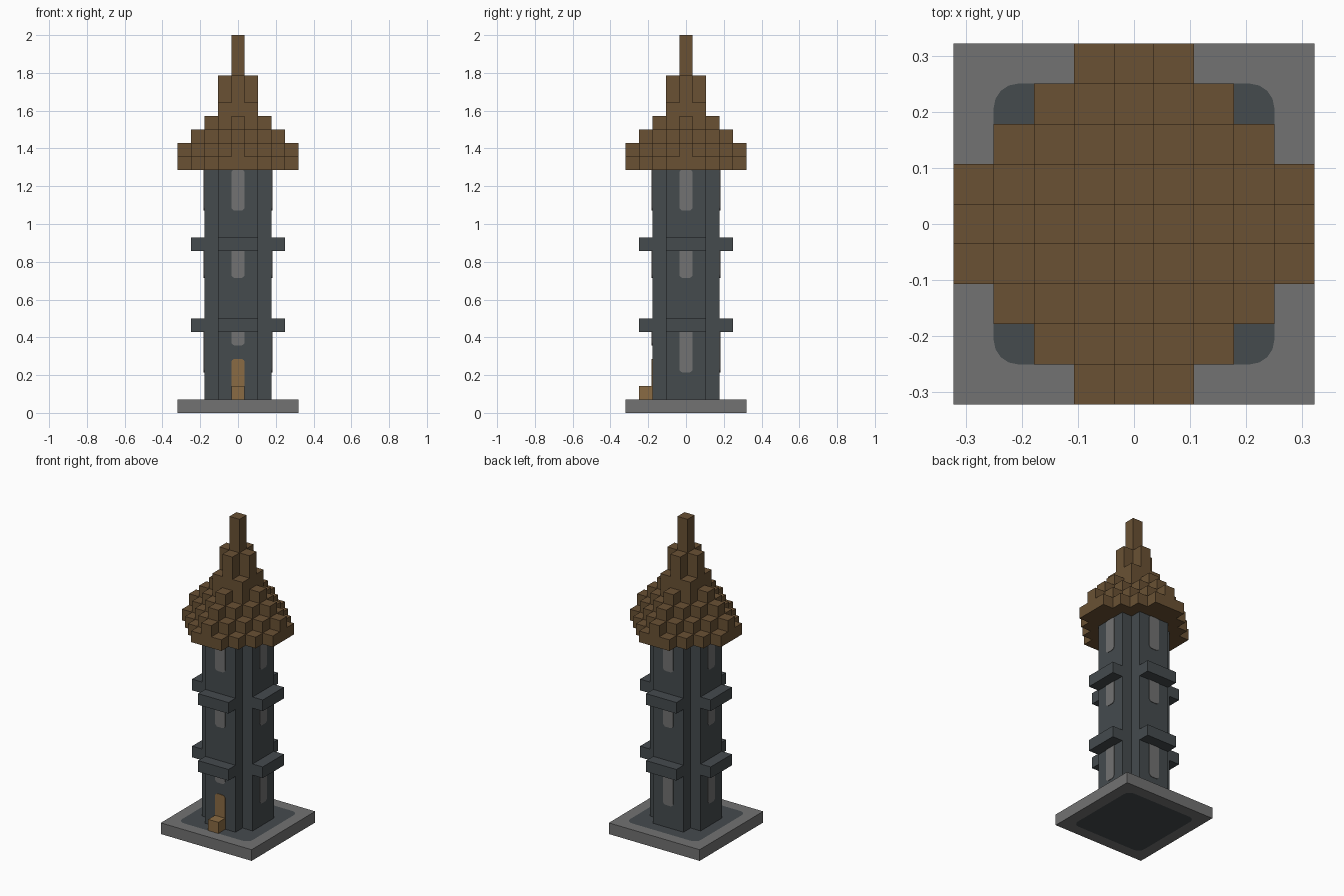
import bpy, bmesh, math
from mathutils import Matrix, Vector

if "Cube" in bpy.data.objects:
    bpy.data.objects.remove(bpy.data.objects["Cube"])

U = 2 / 28  # block size


def material(name, rgb):
    m = bpy.data.materials.new(name)
    m.diffuse_color = (*rgb, 1)
    m.use_nodes = True
    m.node_tree.nodes["Principled BSDF"].inputs["Base Color"].default_value = m.diffuse_color
    return m


GREY = material("light_stone", (0.168, 0.168, 0.168))
DARK = material("dark_stone", (0.059, 0.070, 0.076))
BROWN = material("roof_wood", (0.144, 0.083, 0.034))
TAN = material("door_wood", (0.254, 0.147, 0.056))


def finish(bm, name, *mats, matrix=Matrix()):
    bmesh.ops.recalc_face_normals(bm, faces=bm.faces)
    me = bpy.data.meshes.new(name)
    bm.to_mesh(me)
    bm.free()
    me.transform(Matrix.Scale(U, 4) @ matrix)
    for m in mats:
        me.materials.append(m)
    ob = bpy.data.objects.new(name, me)
    bpy.context.collection.objects.link(ob)
    return ob


def extrude_up(bm, height):
    geo = bmesh.ops.extrude_face_region(bm, geom=bm.faces[:])["geom"]
    verts = [g for g in geo if isinstance(g, bmesh.types.BMVert)]
    bmesh.ops.translate(bm, verts=verts, vec=(0, 0, height))


def prism(name, outline, height, mat, matrix=Matrix()):
    bm = bmesh.new()
    bm.faces.new([bm.verts.new((x, y, 0)) for x, y in outline])
    extrude_up(bm, height)
    return finish(bm, name, mat, matrix=matrix)


def box(name, x0, x1, y0, y1, z0, z1, mat, turn=Matrix()):
    outline = [(x0, y0), (x1, y0), (x1, y1), (x0, y1)]
    return prism(name, outline, z1 - z0, mat, turn @ Matrix.Translation((0, 0, z0)))


def rounded(x0, x1, y0, y1, r_low, r_high, n=4):
    """Rectangle outline with rounded lower and upper corners."""
    pts = []
    corners = [(x1, y1, r_high, -1, -1, 0), (x0, y1, r_high, 1, -1, 90),
               (x0, y0, r_low, 1, 1, 180), (x1, y0, r_low, -1, 1, 270)]
    for cx, cy, r, sx, sy, a0 in corners:
        if r == 0:
            pts.append((cx, cy))
            continue
        for i in range(n + 1):
            a = math.radians(a0 + 90 * i / n)
            pts.append((cx + sx * r + r * math.cos(a), cy + sy * r + r * math.sin(a)))
    return pts


# base slab: grey border around a dark inlaid middle
bm = bmesh.new()
loops = []
for outline in (rounded(-4.5, 4.5, -4.5, 4.5, 0, 0), rounded(-3.5, 3.5, -3.5, 3.5, 0.6, 0.6)):
    vs = [bm.verts.new((x, y, 0)) for x, y in outline]
    for a, b in zip(vs, vs[1:] + vs[:1]):
        bm.edges.new((a, b))
    loops.append(vs)
outer, inner = loops
n = len(inner) // 4
for k in range(4):
    # corner fan, then the straight side of the border
    arc = inner[k * n:(k + 1) * n]
    cx, cy = ((4.5, 4.5), (-4.5, 4.5), (-4.5, -4.5), (4.5, -4.5))[k]
    here = next(v for v in outer if (v.co - Vector((cx, cy, 0))).length < 0.01)
    nx, ny = -cy, cx
    there = next(v for v in outer if (v.co - Vector((nx, ny, 0))).length < 0.01)
    for a, b in zip(arc, arc[1:]):
        bm.faces.new((here, b, a))
    bm.faces.new((here, there, inner[((k + 1) * n) % len(inner)], arc[-1]))
bm.faces.new(inner).material_index = 1
extrude_up(bm, 1)
for f in bm.faces:
    c = f.calc_center_median()
    flat = c.z < 0.01 or c.z > 0.99
    f.material_index = 1 if flat and len(f.verts) > 4 else 0
finish(bm, "base_slab", GREY, DARK)

# tower shaft with notched corners
quarter = [(2.5, -1.5), (2.5, 1.5), (1.5, 1.5)]
shaft = []
for k in range(4):
    for x, y in quarter:
        for _ in range(k):
            x, y = -y, x
        shaft.append((x, y))
prism("tower_shaft", shaft, 17, DARK, Matrix.Translation((0, 0, 1)))

# ledges and windows on each side
FRONT = Matrix.Translation((0, -2.5, 0)) @ Matrix.Rotation(math.pi / 2, 4, "X")
for k, side in enumerate(("front", "right", "back", "left")):
    turn = Matrix.Rotation(k * math.pi / 2, 4, "Z")
    for level, z in (("lower", 6), ("upper", 12)):
        box(f"{side}_{level}_ledge", -1.5, 1.5, -3.5, -2.5, z, z + 1, DARK, turn)
    windows = (("lower", 5 if k == 0 else 3, 6, 0), ("middle", 10, 12, 0), ("top", 15, 18, 0.2))
    for level, z0, z1, r in windows:
        prism(f"{side}_{level}_window", rounded(-0.5, 0.5, z0, z1, 0.28, r),
              0.04, GREY, turn @ FRONT)

# door and doorstep
prism("door", rounded(-0.5, 0.5, 1, 4, 0, 0.28), 0.04, TAN, FRONT)
box("doorstep", -0.5, 0.5, -3.5, -2.5, 1, 2, TAN)


# stepped roof: column heights fall away from the spire
def roof_height(x, y):
    x, y = abs(x), abs(y)
    if x + y > 5 or max(x, y) > 4:
        return 18
    if x + y == 0:
        return 28
    if x + y == 1:
        return 25
    if x == y == 1:
        return 23
    return 24 - x - y


bm = bmesh.new()


def quad(*pts):
    bm.faces.new([bm.verts.new(p) for p in pts])


for x in range(-4, 5):
    for y in range(-4, 5):
        h = roof_height(x, y)
        if h == 18:
            continue
        ring = [(x + 0.5, y - 0.5), (x + 0.5, y + 0.5), (x - 0.5, y + 0.5), (x - 0.5, y - 0.5)]
        quad(*[(a, b, h) for a, b in ring])
        quad(*[(a, b, 18) for a, b in reversed(ring)])
        for i, (dx, dy) in enumerate(((1, 0), (0, 1), (-1, 0), (0, -1))):
            low = roof_height(x + dx, y + dy)
            (ax, ay), (bx, by) = ring[i], ring[(i + 1) % 4]
            # one block-high quad per step keeps neighbouring corners joined
            for z in range(low, h):
                quad((ax, ay, z), (bx, by, z), (bx, by, z + 1), (ax, ay, z + 1))
bmesh.ops.remove_doubles(bm, verts=bm.verts, dist=0.001)
finish(bm, "stepped_roof", BROWN)
